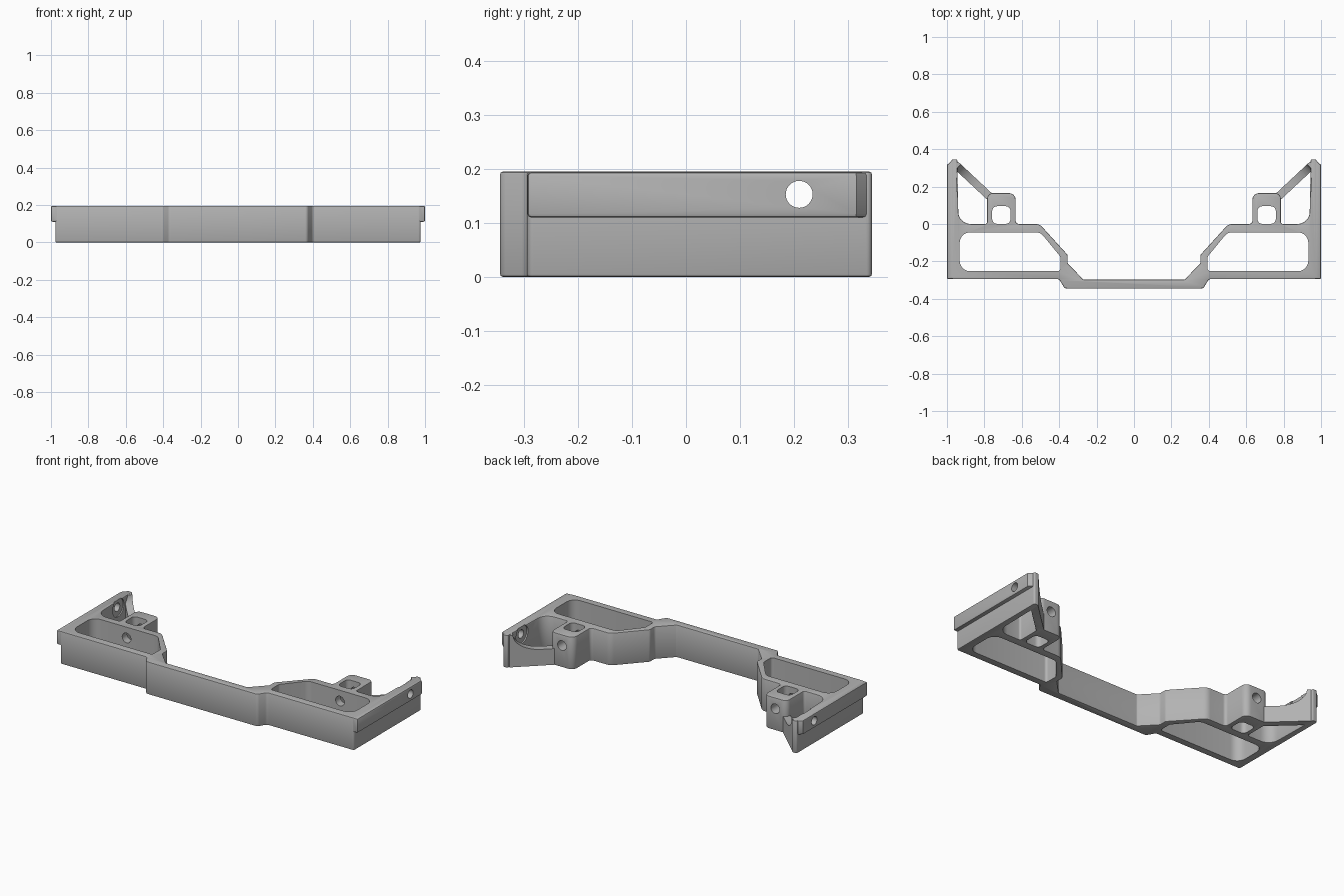
import bpy, bmesh, math
from mathutils import Matrix, Vector

cube = bpy.data.objects.get("Cube")
if cube:
    bpy.data.objects.remove(cube, do_unlink=True)

grey = bpy.data.materials.new("satin_grey")
grey.use_nodes = True
grey.diffuse_color = (0.45, 0.45, 0.45, 1)
grey.node_tree.nodes["Principled BSDF"].inputs["Base Color"].default_value = (0.45, 0.45, 0.45, 1)

HEIGHT = 0.195


def rounded(corners, steps=6):
    """Turn (x, y, radius) corners into a filleted outline."""
    out = []
    for i, (x, y, r) in enumerate(corners):
        p = Vector((x, y))
        if r == 0:
            out.append(p)
            continue
        a = (Vector(corners[i - 1][:2]) - p).normalized()
        b = (Vector(corners[(i + 1) % len(corners)][:2]) - p).normalized()
        half = a.angle(b) / 2
        start, end = p + a * r / math.tan(half), p + b * r / math.tan(half)
        centre = p + (a + b).normalized() * r / math.sin(half)
        u, v = start - centre, end - centre
        sweep = u.angle(v)
        for k in range(steps + 1):
            t = k / steps
            out.append(centre + (u * math.sin((1 - t) * sweep) + v * math.sin(t * sweep)) / math.sin(sweep))
    return out


def finish(name, bm):
    bmesh.ops.recalc_face_normals(bm, faces=bm.faces)
    mesh = bpy.data.meshes.new(name)
    bm.to_mesh(mesh)
    bm.free()
    mesh.materials.append(grey)
    ob = bpy.data.objects.new(name, mesh)
    bpy.context.collection.objects.link(ob)
    return ob


def apply(ob, mod):
    with bpy.context.temp_override(object=ob, active_object=ob, selected_objects=[ob]):
        bpy.ops.object.modifier_apply(modifier=mod.name)


def prism(name, points, low, high, matrix=Matrix(), edge=0):
    bm = bmesh.new()
    face = bm.faces.new([bm.verts.new((p[0], p[1], low)) for p in points])
    ext = bmesh.ops.extrude_face_region(bm, geom=[face])["geom"]
    bmesh.ops.translate(bm, vec=(0, 0, high - low),
                        verts=[g for g in ext if isinstance(g, bmesh.types.BMVert)])
    bm.transform(matrix)
    ob = finish(name, bm)
    if edge:
        mod = ob.modifiers.new("soft_edges", "BEVEL")
        mod.width, mod.segments = edge, 2
        mod.limit_method, mod.angle_limit = "ANGLE", math.radians(50)
        apply(ob, mod)
    return ob


def cylinder(name, centre, radius, depth, axis):
    bm = bmesh.new()
    turn = Vector((0, 0, 1)).rotation_difference(Vector(axis)).to_matrix().to_4x4()
    bmesh.ops.create_cone(bm, cap_ends=True, segments=32, radius1=radius, radius2=radius,
                          depth=depth, matrix=Matrix.Translation(centre) @ turn)
    return finish(name, bm)


def combine(ob, other, operation):
    mod = ob.modifiers.new("combine", "BOOLEAN")
    mod.operation, mod.solver, mod.object = operation, "EXACT", other
    apply(ob, mod)
    bpy.data.objects.remove(other, do_unlink=True)


# Main frame: centre rail, stepped side sections, lug blocks and end walls
half = [
    (0.37, -0.345, 0.02), (0.40, -0.295, 0.02), (0.977, -0.295, 0.012),
    (0.977, 0.345, 0.01), (0.945, 0.345, 0.005), (0.938, 0, 0.065),
    (0.785, 0, 0.012), (0.785, 0.165, 0.03), (0.633, 0.165, 0.035),
    (0.633, 0, 0.018), (0.505, 0, 0.05), (0.355, -0.165, 0.02),
    (0.355, -0.21, 0.02), (0.27, -0.298, 0.01),
]
outline = half + [(-x, y, r) for x, y, r in reversed(half)]
frame = prism("mounting_frame", rounded(outline), 0, HEIGHT, edge=0.005)

for side in (1, -1):
    flip = Matrix.Scale(side, 4, (1, 0, 0))

    # Overhanging lip along the end wall
    lip = [(0.955, -0.294), (1, -0.294), (1, 0.316), (0.978, 0.335), (0.955, 0.335)]
    combine(frame, prism("end_lip", lip, 0.11, HEIGHT - 0.0005, flip, edge=0.007), "UNION")

    # Diagonal brace with a scooped top
    start, end = Vector((0.77, 0.145, 0)), Vector((0.955, 0.318, 0))
    along = (end - start).normalized()
    length = (end - start).length
    across = Vector((along.y, -along.x, 0))
    place = Matrix((along, (0, 0, 1), across)).transposed().to_4x4()
    place.translation = start
    scoop = []
    for k in range(13):
        a = k / 12 * math.pi / 2
        scoop.append((length * (0.3 + 0.62 * math.sin(a)), 0.193 - 0.095 * math.cos(a)))
    profile = [(0, 0.098), (0, 0.001), (length, 0.001), (length, 0.193)] + scoop[::-1]
    combine(frame, prism("brace", profile, -0.021, 0.021, flip @ place), "UNION")

    # Long window in the side section
    window = [(0.932, -0.252, 0.055), (0.932, -0.045, 0.055), (0.50, -0.045, 0.05),
              (0.393, -0.175, 0.02), (0.393, -0.252, 0.015)]
    combine(frame, prism("window_cutter", rounded(window), -0.1, 0.3, flip), "DIFFERENCE")

    # Square pocket through the lug block
    pocket = [(0.66, 0.001, 0.025), (0.758, 0.001, 0.025), (0.758, 0.095, 0.025), (0.66, 0.095, 0.025)]
    combine(frame, prism("pocket_cutter", rounded(pocket), -0.1, 0.3, flip), "DIFFERENCE")

    # Bolt hole through the lug, hole and shallow seat in the end wall
    for centre, radius, depth, axis in (
        ((side * 0.709, 0.06, 0.13), 0.029, 0.32, (0, 1, 0)),
        ((side * 0.97, 0.21, 0.153), 0.025, 0.14, (1, 0, 0)),
        ((side * 0.935, 0.21, 0.153), 0.055, 0.03, (1, 0, 0)),
    ):
        combine(frame, cylinder("hole_cutter", centre, radius, depth, axis), "DIFFERENCE")

bpy.ops.object.select_all(action="DESELECT")
frame.select_set(True)
bpy.context.view_layer.objects.active = frame
bpy.ops.object.shade_smooth_by_angle(angle=math.radians(30))
